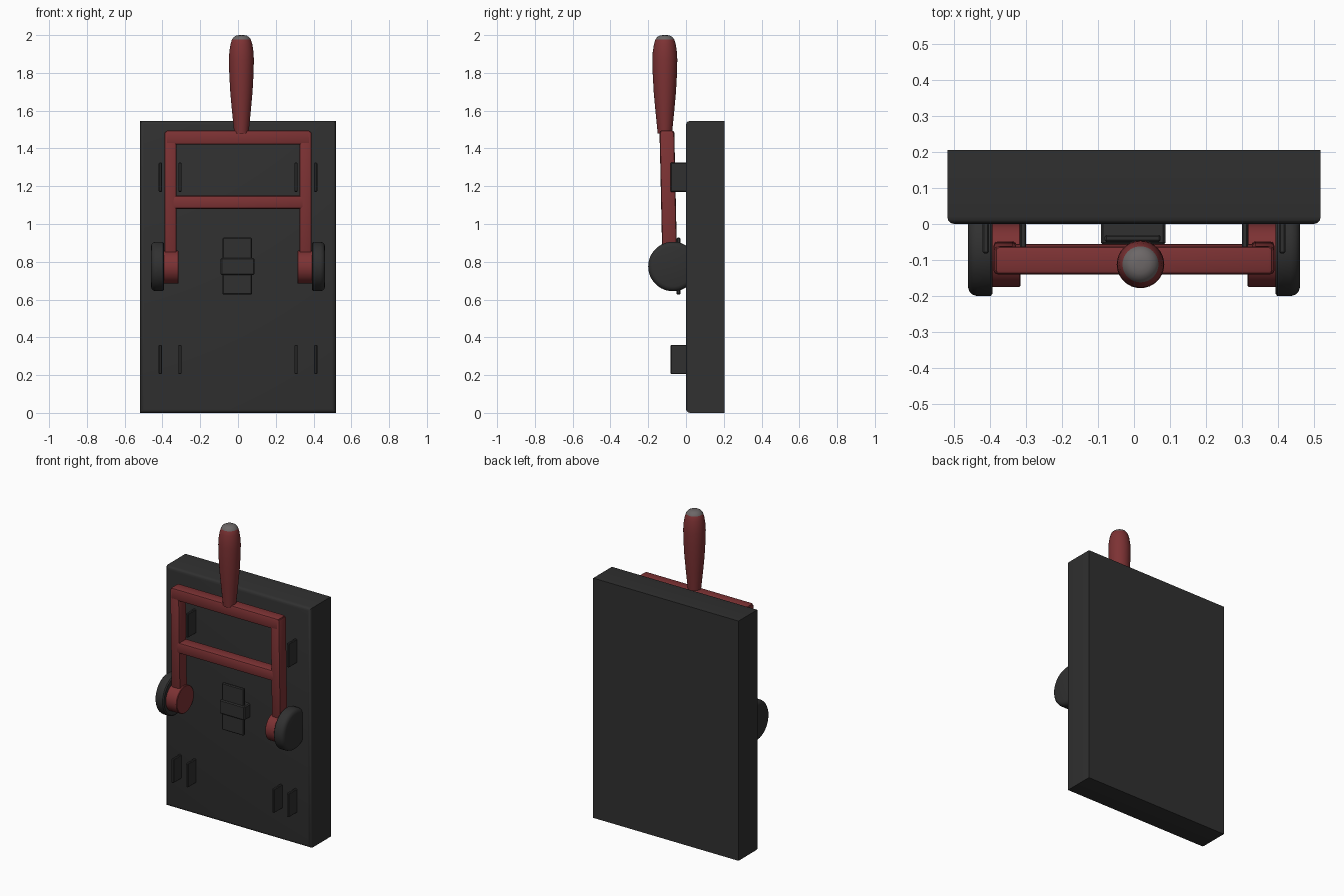
import bpy, bmesh, math
from mathutils import Matrix

if "Cube" in bpy.data.objects:
    bpy.data.objects.remove(bpy.data.objects["Cube"])


def mat(name, rgb):
    m = bpy.data.materials.new(name)
    m.diffuse_color = (*rgb, 1)
    m.use_nodes = True
    m.node_tree.nodes["Principled BSDF"].inputs["Base Color"].default_value = m.diffuse_color
    return m


BLACK = mat("charcoal", (0.030, 0.030, 0.030))
RED = mat("dull red", (0.205, 0.032, 0.034))
GREY = mat("worn grey", (0.15, 0.135, 0.135))


def finish(name, bm, mats):
    bmesh.ops.recalc_face_normals(bm, faces=bm.faces)
    me = bpy.data.meshes.new(name)
    bm.to_mesh(me)
    bm.free()
    for m in mats:
        me.materials.append(m)
    ob = bpy.data.objects.new(name, me)
    bpy.context.collection.objects.link(ob)
    bpy.context.view_layer.objects.active = ob
    for o in bpy.context.selected_objects:
        o.select_set(False)
    ob.select_set(True)
    bpy.ops.object.shade_smooth_by_angle(angle=math.radians(35))
    return ob


def box(name, x, y, z, m, bevel=0.0, rule=None, seg=2, slant=0.0):
    """Box from ranges; rule picks bevelled edges; slant shifts the bottom in y."""
    bm = bmesh.new()
    bmesh.ops.create_cube(bm, size=1)
    for v in bm.verts:
        low = v.co.z < 0
        v.co = [r[0] + (c + 0.5) * (r[1] - r[0]) for r, c in zip((x, y, z), v.co)]
        if low:
            v.co.y += slant
    if bevel:
        edges = [e for e in bm.edges if rule is None or rule(e)]
        bmesh.ops.bevel(bm, geom=edges, offset=bevel, segments=seg, profile=0.5, affect='EDGES')
    return finish(name, bm, [m])


def lathe(name, profile, mats, matrix, n=40, cap_from=None):
    """Spin (radius, height) points about z, then place with matrix."""
    bm = bmesh.new()
    rings = [[bm.verts.new((r * math.cos(2 * math.pi * i / n), r * math.sin(2 * math.pi * i / n), h))
              for i in range(n)] for r, h in profile]
    for a, b in zip(rings, rings[1:]):
        for i in range(n):
            bm.faces.new((a[i], a[(i + 1) % n], b[(i + 1) % n], b[i]))
    bm.faces.new(rings[0])
    bm.faces.new(rings[-1])
    if cap_from is not None:
        for f in bm.faces:
            if f.calc_center_median().z > cap_from:
                f.material_index = 1
    bm.transform(matrix)
    return finish(name, bm, mats)


# Backing board with rounded front edges
box("backing_board", (-0.518, 0.518), (0, 0.205), (0, 1.545), BLACK, 0.02,
    lambda e: all(v.co.y < 0.01 for v in e.verts), 3)

for s, side in ((-1, "left"), (1, "right")):
    def span(a, b):
        return tuple(sorted((s * a, s * b)))

    turn = Matrix.Rotation(s * math.pi / 2, 4, 'Y')
    # Outer pivot disc, rounded on the outside
    lathe("pivot_disc_" + side,
          [(0.124, 0.392), (0.131, 0.398), (0.131, 0.435), (0.127, 0.448), (0.118, 0.457), (0.105, 0.461)],
          [BLACK], Matrix.Translation((0, -0.069, 0.775)) @ turn, 48)
    # Red hub
    lathe("pivot_hub_" + side, [(0.085, 0.315), (0.088, 0.318), (0.088, 0.394)],
          [RED], Matrix.Translation((0, -0.087, 0.772)) @ turn)
    # Upright arm, leaning slightly
    box("lever_arm_" + side, span(0.325, 0.39), (-0.14, -0.062), (0.80, 1.49), RED, 0.012, slant=0.015)
    # Pairs of contact clips
    for level, z in (("upper", (1.17, 1.325)), ("lower", (0.205, 0.36))):
        for pos, x in (("inner", (0.299, 0.316)), ("outer", (0.403, 0.42))):
            box(f"contact_clip_{level}_{pos}_{side}", span(*x), (-0.082, 0.01), z, BLACK, 0.004, seg=1)

# Cross bars of the lever frame
box("top_bar", (-0.385, 0.385), (-0.14, -0.062), (1.42, 1.495), RED, 0.012)
box("middle_bar", (-0.35, 0.35), (-0.133, -0.055), (1.08, 1.15), RED, 0.012)

# Handle grip with worn tip
lathe("handle_grip",
      [(0.038, 1.48), (0.040, 1.50), (0.050, 1.60), (0.059, 1.70), (0.064, 1.79), (0.066, 1.87),
       (0.064, 1.91), (0.058, 1.95), (0.050, 1.977), (0.040, 1.99), (0.026, 1.998), (0.010, 2.0)],
      [RED, GREY], Matrix.Translation((0.018, -0.112, 0)), 32, 1.975)

# Central latch: plate held by a band
box("latch_plate", (-0.082, 0.074), (-0.05, -0.03), (0.626, 0.928), BLACK, 0.005, seg=1)
box("latch_band", (-0.092, 0.087), (-0.058, 0.01), (0.73, 0.82), BLACK, 0.006, seg=1)
